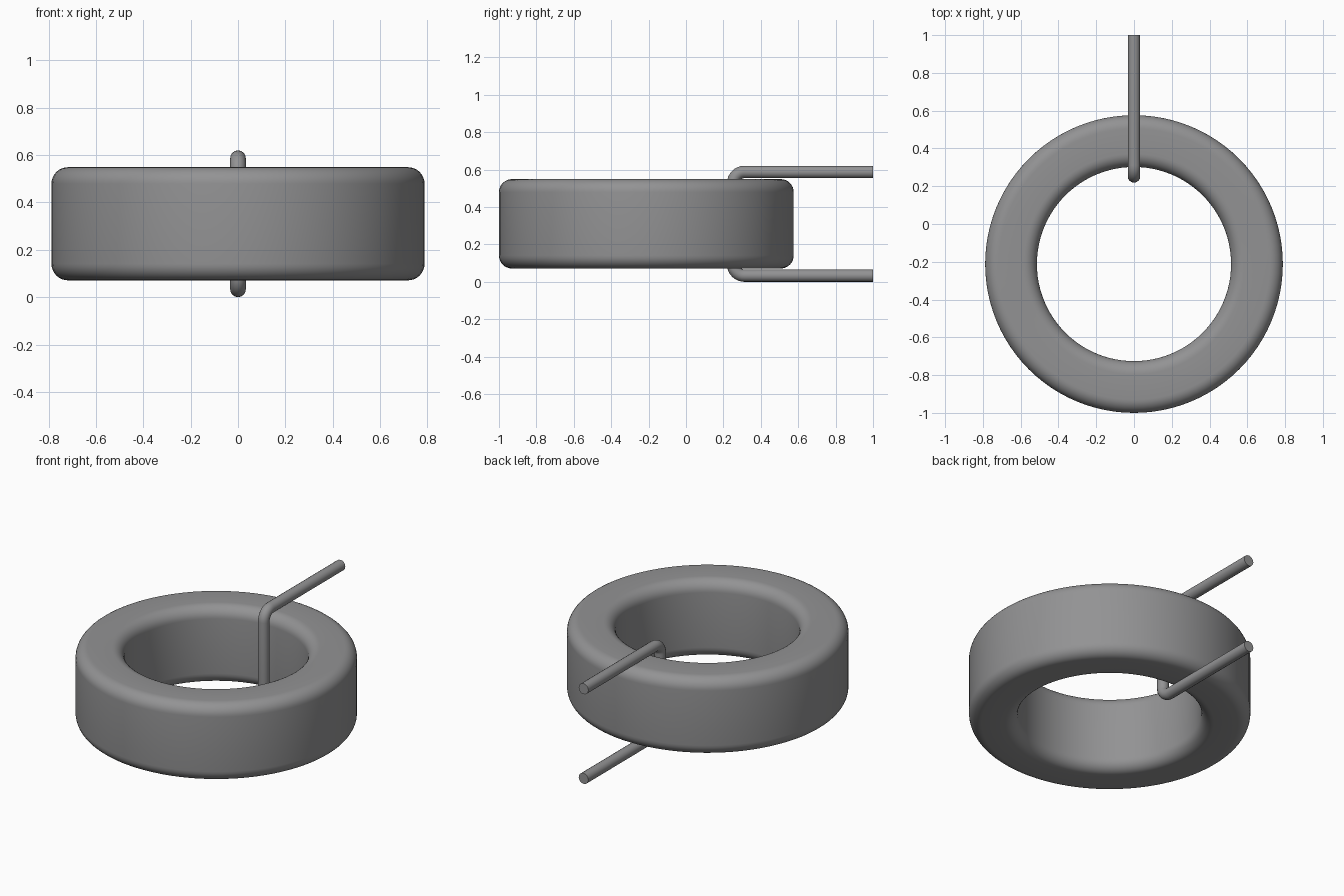
import bpy, bmesh
from math import pi, sin, cos, radians

cube = bpy.data.objects.get("Cube")
if cube:
    bpy.data.objects.remove(cube)

RING_Y, R_OUT, R_IN = -0.212, 0.788, 0.514
Z_LOW, Z_HIGH, FILLET = 0.071, 0.549, 0.07
WIRE_R, WIRE_Y, BEND = 0.033, 0.252, 0.06
TOP = 0.62

grey = bpy.data.materials.new("core_grey")
grey.use_nodes = True
colour = (0.29, 0.29, 0.295, 1)
grey.diffuse_color = colour
grey.node_tree.nodes["Principled BSDF"].inputs["Base Color"].default_value = colour


def arc(cx, cz, r, start, steps=8):
    """Quarter turn, counter-clockwise from the start angle in degrees."""
    angles = [radians(start) + pi / 2 * i / steps for i in range(steps + 1)]
    return [(cx + r * cos(a), cz + r * sin(a)) for a in angles]


def finish(obj):
    """Select the object and shade its curved faces smooth."""
    bpy.ops.object.select_all(action='DESELECT')
    obj.select_set(True)
    bpy.context.view_layer.objects.active = obj
    if obj.type == 'CURVE':
        bpy.ops.object.convert(target='MESH')
    bpy.ops.object.shade_smooth_by_angle(angle=radians(35))


# Ring: rounded rectangle spun around its own axis
inner, outer = R_IN + FILLET, R_OUT - FILLET
low, high = Z_LOW + FILLET, Z_HIGH - FILLET
profile = (arc(outer, high, FILLET, 0) + arc(inner, high, FILLET, 90)
           + arc(inner, low, FILLET, 180) + arc(outer, low, FILLET, 270))
bm = bmesh.new()
verts = [bm.verts.new((x, 0, z)) for x, z in profile]
edges = [bm.edges.new((verts[i - 1], verts[i])) for i in range(len(verts))]
bmesh.ops.spin(bm, geom=verts + edges, cent=(0, 0, 0), axis=(0, 0, 1),
               angle=2 * pi, steps=96, use_merge=True)
bmesh.ops.remove_doubles(bm, verts=bm.verts, dist=0.0001)
bmesh.ops.recalc_face_normals(bm, faces=bm.faces)
mesh = bpy.data.meshes.new("toroid_core")
bm.to_mesh(mesh)
bm.free()
ring = bpy.data.objects.new("toroid_core", mesh)
ring.location.y = RING_Y
mesh.materials.append(grey)
bpy.context.collection.objects.link(ring)
finish(ring)

# Wire: a U-shaped rod passing through the ring
z_wire = TOP - WIRE_R
path = [(1, z_wire)] + arc(WIRE_Y + BEND, z_wire - BEND, BEND, 90) \
    + arc(WIRE_Y + BEND, WIRE_R + BEND, BEND, 180) + [(1, WIRE_R)]
curve = bpy.data.curves.new("wire", 'CURVE')
curve.dimensions = '3D'
curve.bevel_depth = WIRE_R
curve.bevel_resolution = 6
curve.use_fill_caps = True
spline = curve.splines.new('POLY')
spline.points.add(len(path) - 1)
for point, (y, z) in zip(spline.points, path):
    point.co = (0, y, z, 1)
curve.materials.append(grey)
wire = bpy.data.objects.new("wire", curve)
bpy.context.collection.objects.link(wire)
finish(wire)
